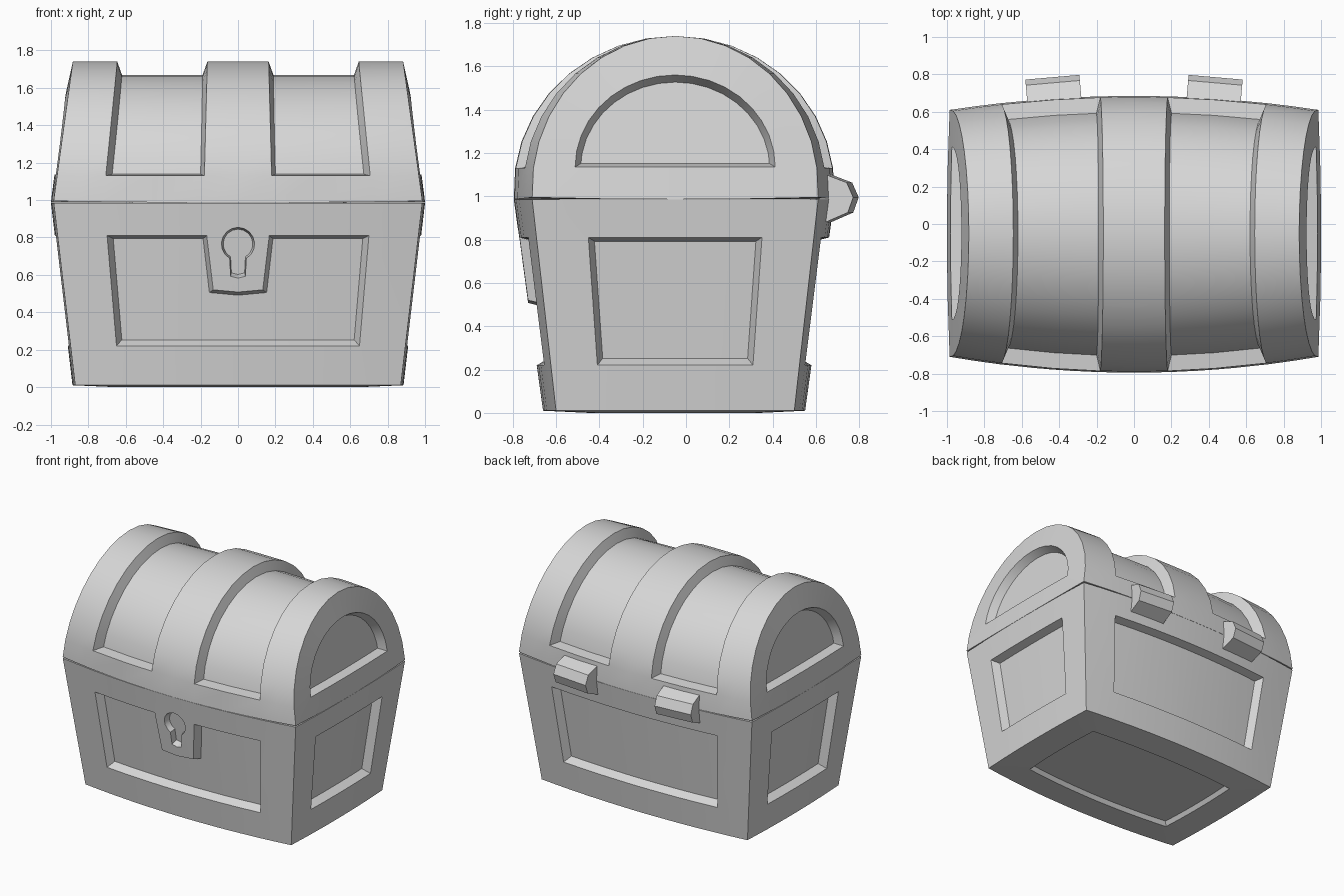
import bpy, bmesh, math

if "Cube" in bpy.data.objects:
    bpy.data.objects.remove(bpy.data.objects["Cube"], do_unlink=True)

grey = bpy.data.materials.new("light_grey")
grey.use_nodes = True
COLOUR = (0.68, 0.68, 0.68, 1)
grey.diffuse_color = COLOUR
grey.node_tree.nodes["Principled BSDF"].inputs["Base Color"].default_value = COLOUR

MID = -0.05                       # y of the chest's centre line


class Builder:
    """Mesh whose faces share any vertices at the same place."""

    def __init__(self):
        self.bm = bmesh.new()
        self.cache = {}

    def vert(self, co):
        key = tuple(round(v + 1.7e-6, 5) for v in co)
        if key not in self.cache:
            self.cache[key] = self.bm.verts.new(co)
        return self.cache[key]

    def face(self, points):
        return self.bm.faces.new([self.vert(p) for p in points])

    def grid(self, us, vs, fn, keep):
        """Grid of quads; returns those whose mid (u, row) passes keep."""
        chosen = []
        for i in range(len(us) - 1):
            for j in range(len(vs) - 1):
                f = self.face([fn(us[a], vs[b]) for a, b in
                               ((i, j), (i + 1, j), (i + 1, j + 1), (i, j + 1))])
                if keep((us[i] + us[i + 1]) / 2, j):
                    chosen.append(f)
        return chosen

    def close(self):
        caps = bmesh.ops.holes_fill(self.bm, edges=self.bm.edges[:], sides=0)["faces"]
        bmesh.ops.recalc_face_normals(self.bm, faces=self.bm.faces[:])
        return caps

    def recess(self, faces, width, depth):
        bmesh.ops.inset_region(self.bm, faces=faces, thickness=width, depth=-depth,
                               use_even_offset=True, use_boundary=True)

    def finish(self, name):
        mesh = bpy.data.meshes.new(name)
        bmesh.ops.recalc_face_normals(self.bm, faces=self.bm.faces[:])
        self.bm.to_mesh(mesh)
        self.bm.free()
        mesh.materials.append(grey)
        obj = bpy.data.objects.new(name, mesh)
        bpy.context.collection.objects.link(obj)
        return obj


def smooth(obj):
    bpy.ops.object.select_all(action="DESELECT")
    obj.select_set(True)
    bpy.context.view_layer.objects.active = obj
    bpy.ops.object.shade_smooth_by_angle(angle=math.radians(25))


def mirrored(values):
    return [-v for v in reversed(values) if v] + values


def bow(t):
    return 1 - t * t


# ---- chest body: flared box with bowed walls ----
EDGE, PANEL, PLATE, FOOT = 0.985, 0.715, 0.172, 0.52
ROWS = [0.01, 0.22, FOOT, 0.81, 0.985]


def body_size(z):
    f = (z - 0.01) / 0.975
    return f, 0.87 + 0.115 * f, 0.55 + 0.11 * f, 0.055 + 0.025 * f


def long_wall(side):
    def point(c, z):
        if side < 0 and c == 0 and z == FOOT:
            z -= 0.012                       # pointed foot of the lock plate
        f, half_x, half_y, bulge = body_size(z)
        x = c / EDGE * half_x
        if abs(c) == PLATE:
            x *= 0.5 + 0.6 * f               # lock plate narrows downward
        bulge -= 0.005 * side                # front bows a little more
        return x, MID + side * (half_y + bulge * bow(x / half_x)), z
    return point


def end_wall(side):
    def point(t, z):
        f, half_x, half_y, bulge = body_size(z)
        return side * (half_x + 0.015 * bow(t)), MID + t * half_y, z
    return point


body = Builder()
columns = mirrored([0, PLATE, 0.35, 0.53, PANEL, 0.85, EDGE])
end_columns = mirrored([0, 0.32, 0.626, 1])
panels = []
for side in (-1, 1):
    panels.append(body.grid(
        columns, ROWS, long_wall(side),
        lambda u, j: j in (1, 2) and abs(u) < PANEL
        and not (side < 0 and j == 2 and abs(u) < PLATE)))
    panels.append(body.grid(end_columns, ROWS, end_wall(side),
                            lambda u, j: j in (1, 2) and abs(u) < 0.626))
caps = body.close()
for faces in panels:
    body.recess(faces, 0.025, 0.06)

# sunken panel in the underside
floor = min(caps, key=lambda f: f.calc_center_median().z)
for scale_x, scale_y, z in ((0.74, 0.65, 0), (0.97, 0.95, 0.03)):
    floor = bmesh.ops.extrude_discrete_faces(body.bm, faces=[floor])["faces"][0]
    for v in floor.verts:
        v.co = (v.co.x * scale_x, MID + (v.co.y - MID) * scale_y, z)
chest_body = body.finish("chest_body")

# ---- keyhole: tapered cut following the slope of the lock plate ----
outline = [(0.09 * math.sin(a), 0.09 * math.cos(a)) for a in
           (math.radians(-150 + 300 * k / 14) for k in range(15))]
outline += [(0.04, -0.175), (0, -0.185), (-0.04, -0.175)]
cutter = Builder()


def key_ring(y, scale):
    return [(x * scale, y - 0.135 * z * scale, 0.765 + z * scale) for x, z in outline]


outer, inner = key_ring(-0.815, 1.1), key_ring(-0.715, 0.88)
for k in range(len(outline)):
    cutter.face([outer[k - 1], outer[k], inner[k], inner[k - 1]])
cutter.close()
keyhole = cutter.finish("keyhole_cutter")
keyhole.hide_render = True
cut = chest_body.modifiers.new("keyhole", "BOOLEAN")
cut.operation, cut.solver, cut.object = "DIFFERENCE", "EXACT", keyhole
bpy.context.view_layer.objects.active = chest_body
bpy.ops.object.modifier_apply(modifier=cut.name)
bpy.data.objects.remove(keyhole, do_unlink=True)
smooth(chest_body)

# ---- lid: barrel top with raised straps and arched end panels ----
LID_BASE, START, STEPS = 0.995, 0.129, 16
angles = [START + (math.pi - 2 * START) * k / STEPS for k in range(STEPS + 1)]
profile = [(-math.cos(a), 1.04 + 0.7 * math.sin(a)) for a in angles]
profile = [(-1, LID_BASE)] + profile + [(1, LID_BASE)]


def sag(z, t):
    """The lid's lower rim dips to meet the body mid-wall."""
    return z - 0.009 * bow(t) if z == LID_BASE else z


def lid_point(c, station):
    g, z = station
    half_y = 0.66 + (0.08 - 0.005 * g) * bow(c / EDGE)
    return c * (1 - 0.14 * (z - 1)), MID + g * half_y, sag(z, c / EDGE)


def end_point(side, t, z):
    x = EDGE * (1 - 0.14 * (z - 1)) + 0.015 * bow(t)
    return side * x, MID + t * 0.66, sag(z, t)


lid = Builder()
last = len(profile) - 1
STRAP, END_STRAP = 0.183, 0.72
lid_columns = mirrored([0, STRAP, 0.44, END_STRAP, 0.85, EDGE])
top_panels, end_panels = [], []
shell = lid.grid(lid_columns, profile, lid_point,
                 lambda u, j: 0 < j < last - 1 and STRAP < abs(u) < END_STRAP)
for side in (-1, 1):
    top_panels.append([f for f in shell if f.calc_center_median().x * side > 0])
    rim = [lid_point(side * EDGE, p) for p in profile]
    arch = [end_point(side, -0.7 * math.cos(math.pi * k / last),
                      1.135 + 0.425 * math.sin(math.pi * k / last))
            for k in range(last + 1)]
    # sill under the arch, from back to front
    for t in (0.5, 0, -0.5, -1):
        rim.append(end_point(side, t, LID_BASE))
        arch.append(end_point(side, 0.7 * t, 1.135))
    for k in range(len(rim) - 1):
        lid.face([rim[k], rim[k + 1], arch[k + 1], arch[k]])
    end_panels.append(lid.face(arch[:-1]))
lid.close()
for faces in top_panels:
    lid.recess(faces, 0.025, 0.07)
    for v in {v for f in faces for v in f.verts}:
        v.co.y = MID + (v.co.y - MID) * 0.985
for face in end_panels:
    lid.recess([face], 0.025, 0.06)
smooth(lid.finish("chest_lid"))

# ---- hinges on the back ----
HINGE = [(-0.09, 0.115), (-0.03, 0.11), (0.08, 0.068), (0.11, 0),
         (0.085, -0.07), (-0.03, -0.12), (-0.09, -0.12)]
for side, name in ((1, "left_hinge"), (-1, "right_hinge")):
    hinge = Builder()
    ends = [[(x, y, z) for y, z in HINGE] for x in (-0.145, 0.145)]
    for k in range(len(HINGE)):
        hinge.face([ends[0][k - 1], ends[0][k], ends[1][k], ends[1][k - 1]])
    hinge.close()
    obj = hinge.finish(name)
    obj.location = (side * 0.427, 0.675, 0.995)
    obj.rotation_euler.z = -side * math.radians(5)
